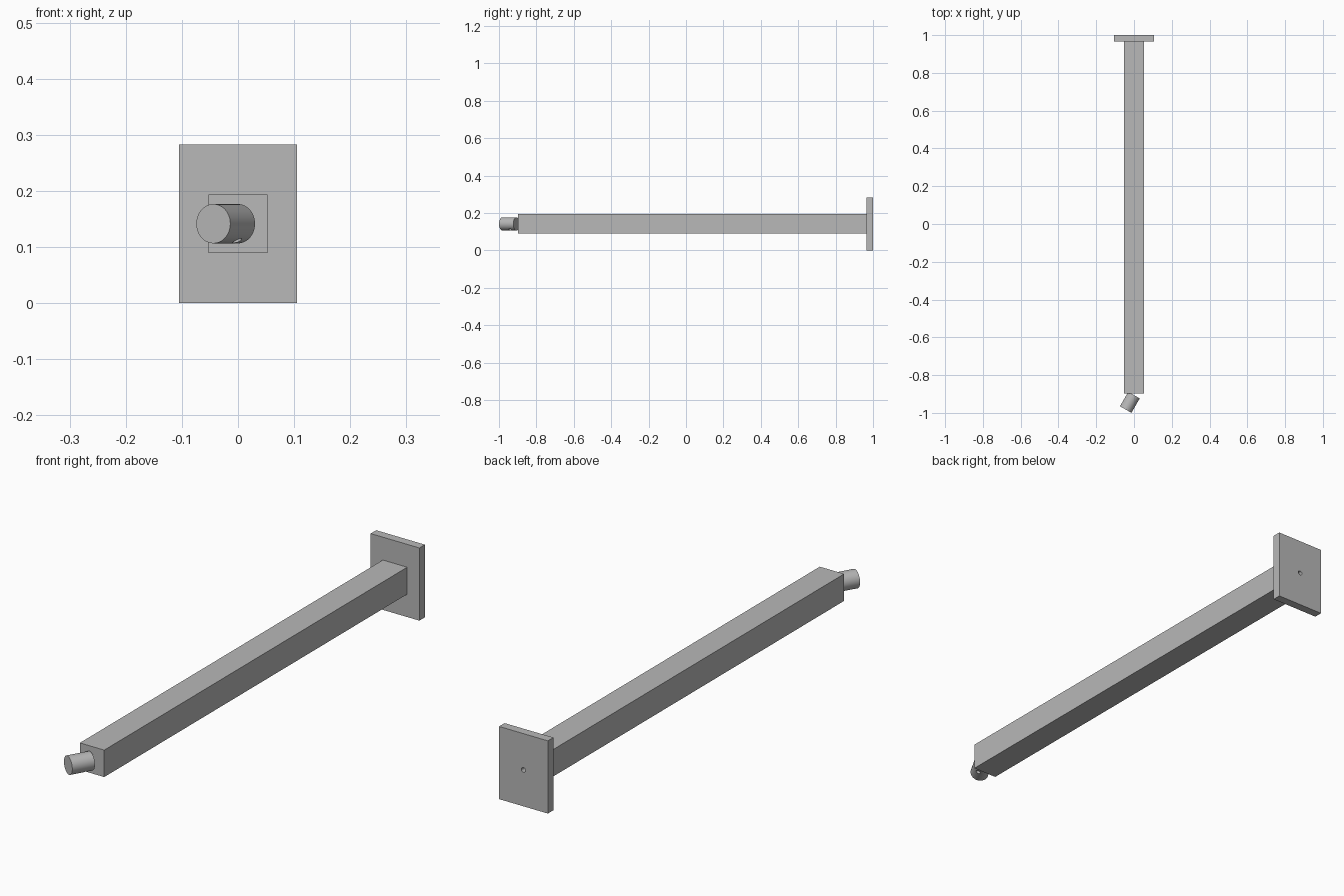
import bpy
import math
from mathutils import Vector

default = bpy.data.objects.get("Cube")
if default:
    bpy.data.objects.remove(default, do_unlink=True)

grey = bpy.data.materials.new("satin grey")
grey.use_nodes = True
colour = (0.48, 0.48, 0.48, 1)
grey.diffuse_color = colour
grey.node_tree.nodes["Principled BSDF"].inputs["Base Color"].default_value = colour

MID_Z = 0.1415


def box(name, size, location):
    bpy.ops.mesh.primitive_cube_add(size=1, location=location)
    ob = bpy.context.object
    ob.name = name
    ob.scale = size
    bpy.ops.object.transform_apply(location=False, rotation=False, scale=True)
    ob.data.materials.append(grey)
    return ob


def rod(name, radius, start, end, sides):
    start, end = Vector(start), Vector(end)
    axis = end - start
    bpy.ops.mesh.primitive_cylinder_add(
        vertices=sides, radius=radius, depth=axis.length,
        location=(start + end) / 2,
        rotation=axis.to_track_quat('Z', 'Y').to_euler())
    ob = bpy.context.object
    ob.name = name
    ob.data.materials.append(grey)
    return ob


def drill(target, cutter):
    # Cut a hole, then discard the cutter
    cutter.hide_render = True
    mod = target.modifiers.new("hole", 'BOOLEAN')
    mod.operation = 'DIFFERENCE'
    mod.solver = 'EXACT'
    mod.object = cutter
    bpy.ops.object.select_all(action='DESELECT')
    target.select_set(True)
    bpy.context.view_layer.objects.active = target
    bpy.ops.object.modifier_apply(modifier=mod.name)
    bpy.data.objects.remove(cutter, do_unlink=True)
    bpy.ops.object.shade_smooth_by_angle(angle=math.radians(30))


# Long square arm
box("square_arm", (0.105, 1.864, 0.105), (0, 0.034, MID_Z))

# Rear mounting plate with a central screw hole
plate = box("mounting_plate", (0.21, 0.034, 0.283), (0, 0.983, MID_Z))
drill(plate, rod("plate_hole_cutter", 0.009, (0, 0.9, MID_Z), (0, 1.1, MID_Z), 24))

# Angled round stub at the front, with a small hole in its underside
swing = math.radians(30)
along = Vector((-math.sin(swing), -math.cos(swing), 0))
side = Vector((math.cos(swing), -math.sin(swing), 0))
base = Vector((0, -0.906, MID_Z))
stub = rod("angled_stub", 0.035, base, base + along * 0.088, 48)
hole_centre = base + along * 0.03
outward = (side * 0.45 - Vector((0, 0, 0.9))).normalized()
drill(stub, rod("stub_hole_cutter", 0.009, hole_centre + outward * 0.01,
                hole_centre + outward * 0.06, 24))
